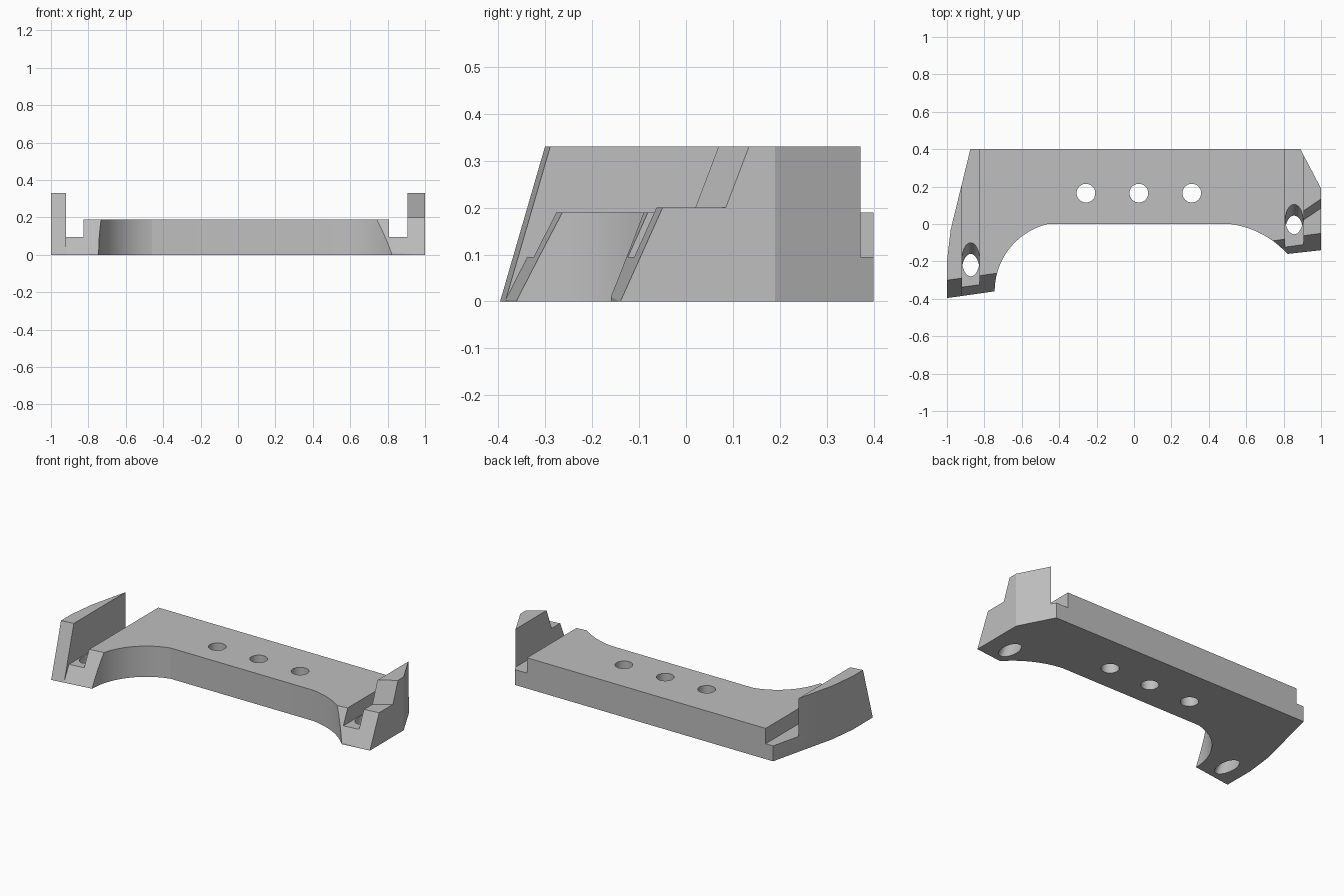
import bpy, bmesh, math

cube = bpy.data.objects.get("Cube")
if cube:
    bpy.data.objects.remove(cube, do_unlink=True)

grey = bpy.data.materials.new("plain grey")
grey.use_nodes = True
colour = (0.52, 0.52, 0.52, 1)
grey.diffuse_color = colour
grey.node_tree.nodes["Principled BSDF"].inputs["Base Color"].default_value = colour


def loft(name, ring_a, ring_b):
    """Closed solid between two matching rings of points."""
    bm = bmesh.new()
    a = [bm.verts.new(p) for p in ring_a]
    b = [bm.verts.new(p) for p in ring_b]
    bm.faces.new(a)
    bm.faces.new(b)
    for i in range(len(a)):
        j = (i + 1) % len(a)
        bm.faces.new((a[i], a[j], b[j], b[i]))
    bmesh.ops.recalc_face_normals(bm, faces=bm.faces)
    mesh = bpy.data.meshes.new(name)
    bm.to_mesh(mesh)
    bm.free()
    ob = bpy.data.objects.new(name, mesh)
    bpy.context.collection.objects.link(ob)
    mesh.materials.append(grey)
    return ob


def arc(cx, cy, r, start, end, n=20):
    return [(cx + r * math.cos(math.radians(start + (end - start) * i / n)),
             cy + r * math.sin(math.radians(start + (end - start) * i / n)))
            for i in range(n + 1)]


# Plan outline with a curved bay between the two arms
outline = [(-1, -0.396)]
outline += arc(-0.375, -0.36, 0.37, 180, 103.3)
outline += arc(0.45, -0.496, 0.5, 83, 42.2)
outline += [(1, -0.14), (1, 0.19), (0.89, 0.4), (-0.875, 0.4),
            (-0.98, -0.03), (-1, -0.2)]
bracket = loft("bracket", [(x, y, 0) for x, y in outline],
               [(x, y, 0.33) for x, y in outline])
cutters = []


def trench(name, x0, x1, z):
    """Remove everything above z between x0 and x1."""
    rings = [[(x, -1, z), (x, 1, z), (x, 1, 1), (x, -1, 1)] for x in (x0, x1)]
    cutters.append(loft(name, *rings))


def bevel(name, x0, x1, y0, y1, slope, z=0.0):
    """Remove the front of an arm along a leaning plane, above z."""
    rings = [[(x, y, z), (x, y + slope, z + 1), (x, -2, z + 1), (x, -2, z)]
             for x, y in ((x0, y0), (x1, y1))]
    cutters.append(loft(name, *rings))


def hole(name, x, y, rx, ry, lean=0.0, z0=-0.1, z1=0.5):
    rings = [[(x + px, y + py + lean * z, z) for px, py in
              [(rx * math.cos(math.tau * i / 32), ry * math.sin(math.tau * i / 32))
               for i in range(32)]] for z in (z0, z1)]
    cutters.append(loft(name, *rings))


# Deck and the slot beside each end wall
trench("deck_cutter", -0.826, 0.808, 0.19)
trench("right_slot_cutter", -0.92, -0.825, 0.095)
trench("left_slot_cutter", 0.807, 0.905, 0.095)

# Leaning front faces of both arms
bevel("right_wall_bevel", -1.1, -0.92, -0.41, -0.385, 0.29)
bevel("right_arm_bevel", -0.92, -0.5, -0.386, -0.328, 0.51)
bevel("left_arm_bevel", 0.6, 1.1, -0.195, -0.126, 0.45)
bevel("left_wall_step", 0.905, 1.1, 0.02, 0.153, 0.38, 0.2)

# Row of deck holes and the leaning slot holes
for i in range(3):
    hole("deck_hole_cutter", -0.257 + 0.283 * i, 0.165, 0.05, 0.05)
hole("right_slot_hole_cutter", -0.873, -0.25, 0.047, 0.09, 0.63)
hole("left_slot_hole_cutter", 0.856, -0.035, 0.047, 0.08, 0.63)

# Apply the cuts and remove the cutters
bpy.context.view_layer.objects.active = bracket
bracket.select_set(True)
for cutter in cutters:
    mod = bracket.modifiers.new("cut", "BOOLEAN")
    mod.operation = "DIFFERENCE"
    mod.solver = "EXACT"
    mod.object = cutter
    bpy.ops.object.modifier_apply(modifier=mod.name)
    bpy.data.objects.remove(cutter, do_unlink=True)

bpy.ops.object.select_all(action="DESELECT")
bracket.select_set(True)
bpy.ops.object.shade_smooth_by_angle(angle=math.radians(15))
